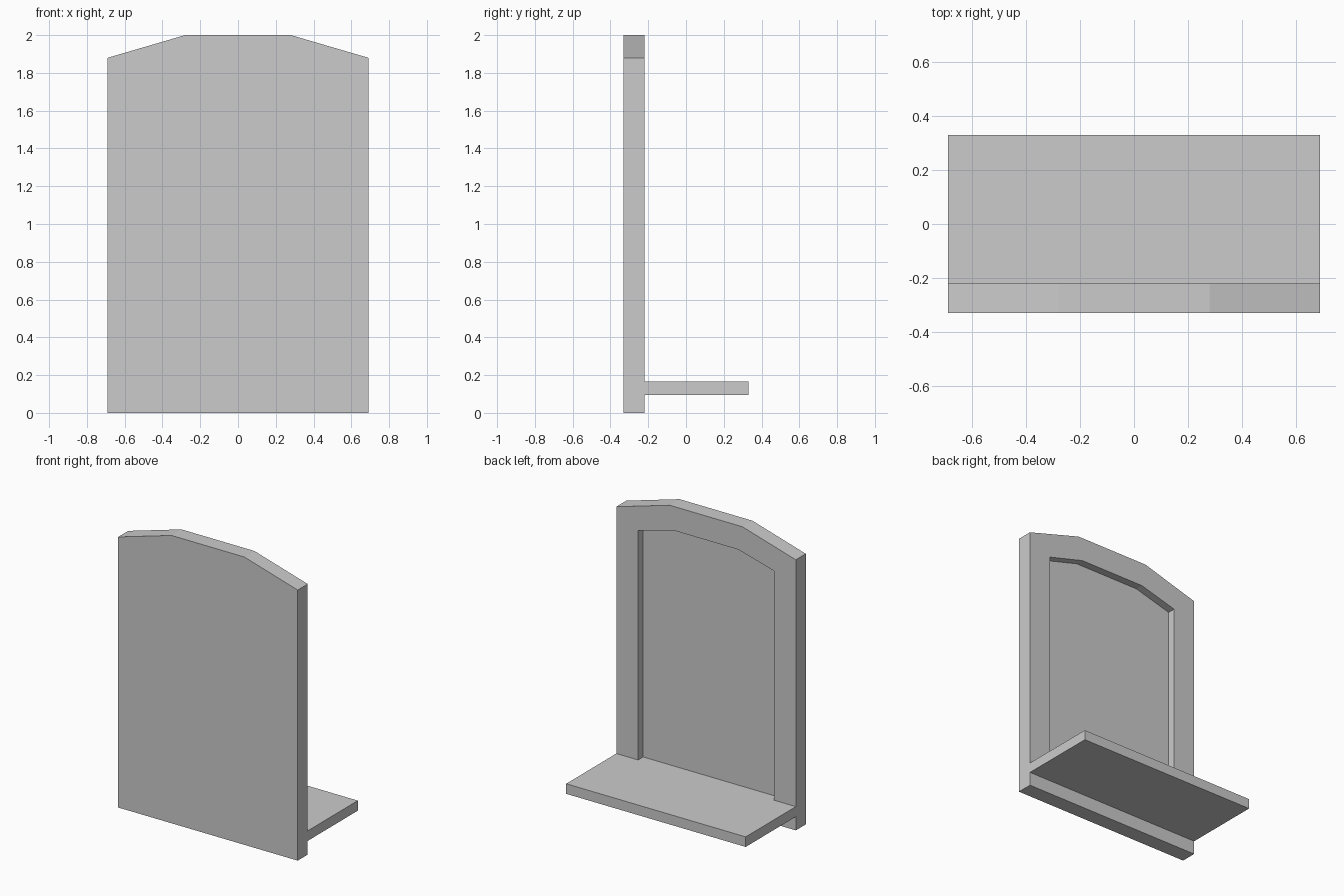
import bpy
import bmesh

if "Cube" in bpy.data.objects:
    bpy.data.objects.remove(bpy.data.objects["Cube"])


def make_object(name, bm):
    bmesh.ops.recalc_face_normals(bm, faces=bm.faces)
    mesh = bpy.data.meshes.new(name)
    bm.to_mesh(mesh)
    bm.free()
    obj = bpy.data.objects.new(name, mesh)
    bpy.context.collection.objects.link(obj)
    return obj


def mirrored(half):
    """Closed outline from its right half, listed bottom to top."""
    return half + [(-x, z) for x, z in reversed(half)]


def loft(name, rings):
    """Join matching (outline, y) rings in order and cap both ends."""
    bm = bmesh.new()
    loops = [[bm.verts.new((x, y, z)) for x, z in outline] for outline, y in rings]
    for a, b in zip(loops, loops[1:]):
        for i in range(len(a)):
            j = (i + 1) % len(a)
            bm.faces.new((a[i], a[j], b[j], b[i]))
    bm.faces.new(loops[0])
    bm.faces.new(loops[-1])
    return make_object(name, bm)


FRONT, RECESS, BACK, SHELF_END = -0.33, -0.275, -0.22, 0.33
SHELF_BOTTOM, SHELF_TOP = 0.095, 0.165

# Arched panel with a raised border around the recess on its back
outer = mirrored([(0.69, 0), (0.69, 1.88), (0.28, 2.0)])
inner = mirrored([(0.522, SHELF_TOP), (0.522, 1.758), (0.25, 1.833)])
loft("arched_panel", [(outer, FRONT), (outer, BACK), (inner, BACK), (inner, RECESS)])

# Shelf flush with the bottom of the recess
shelf = mirrored([(0.69, SHELF_BOTTOM), (0.69, SHELF_TOP)])
loft("shelf", [(shelf, BACK), (shelf, SHELF_END)])
